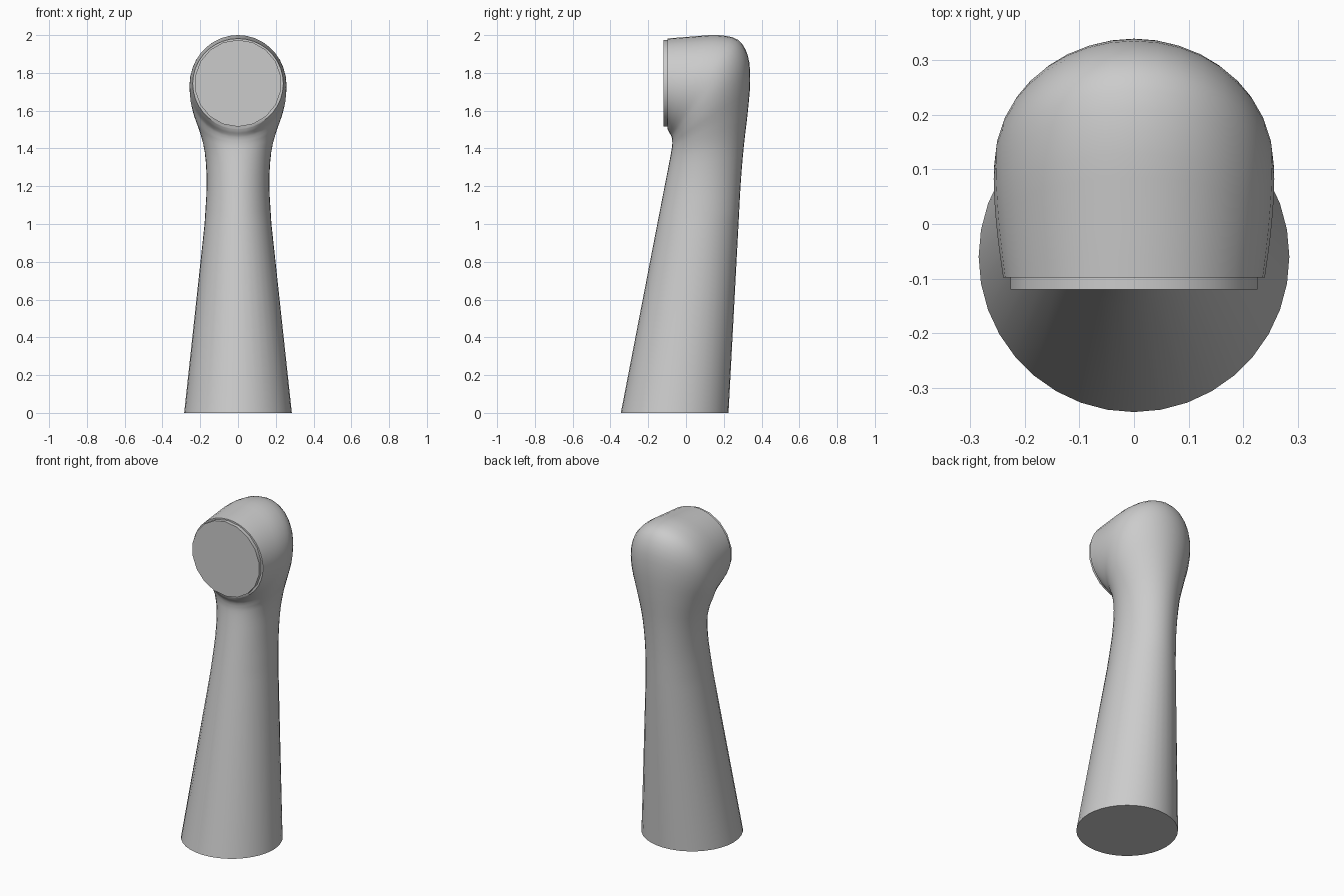
import bpy, bmesh, math
from mathutils import Vector, Matrix

cube = bpy.data.objects.get("Cube")
if cube:
    bpy.data.objects.remove(cube, do_unlink=True)

grey = bpy.data.materials.new("plain grey")
grey.use_nodes = True
colour = (0.6, 0.6, 0.6, 1)
grey.diffuse_color = colour
grey.node_tree.nodes["Principled BSDF"].inputs["Base Color"].default_value = colour

SIDES = 36
STEPS = 3

# Sections of the bent tube: inner y, inner z, outer y, outer z, half width
SECTIONS = [Vector(s) for s in (
    (-0.345, 0.0, 0.225, 0.0, 0.285),
    (-0.152, 1.0, 0.278, 1.0, 0.177),
    (-0.113, 1.2, 0.290, 1.22, 0.166),
    (-0.086, 1.34, 0.307, 1.42, 0.176),
    (-0.074, 1.41, 0.328, 1.6, 0.206),
    (-0.073, 1.44, 0.340, 1.76, 0.236),
    (-0.075, 1.455, 0.328, 1.89, 0.252),
    (-0.078, 1.465, 0.275, 1.975, 0.257),
    (-0.083, 1.475, 0.170, 2.0, 0.256),
    (-0.091, 1.488, 0.040, 1.993, 0.250),
    (-0.098, 1.505, -0.098, 1.982, 0.240),
)]


def smooth_path(points):
    """Pass a smooth path through the sections, with a straight first span."""
    path = [points[0]]
    for i in range(1, len(points) - 1):
        a, b, c = points[i - 1:i + 2]
        d = points[min(i + 2, len(points) - 1)]
        if i == 1:
            a = b - (c - b)
        for k in range(STEPS):
            t = k / STEPS
            path.append(0.5 * (2 * b + (c - a) * t
                               + (2 * a - 5 * b + 4 * c - d) * t ** 2
                               + (3 * b - a - 3 * c + d) * t ** 3))
    return path + [points[-1]]


def finish(bm, name):
    bmesh.ops.recalc_face_normals(bm, faces=bm.faces)
    mesh = bpy.data.meshes.new(name)
    bm.to_mesh(mesh)
    bm.free()
    mesh.materials.append(grey)
    obj = bpy.data.objects.new(name, mesh)
    bpy.context.collection.objects.link(obj)
    bpy.ops.object.select_all(action='DESELECT')
    obj.select_set(True)
    bpy.context.view_layer.objects.active = obj
    bpy.ops.object.shade_smooth_by_angle(angle=math.radians(40))
    return obj


# Tapered column that turns forward into the round head
bm = bmesh.new()
rings = []
for iy, iz, oy, oz, width in smooth_path(SECTIONS):
    inner, outer = Vector((0, iy, iz)), Vector((0, oy, oz))
    middle, reach = (inner + outer) / 2, (outer - inner) / 2
    ring = []
    for k in range(SIDES):
        a = math.tau * k / SIDES
        ring.append(bm.verts.new(
            middle + reach * math.cos(a) + Vector((width * math.sin(a), 0, 0))))
    rings.append(ring)
for low, high in zip(rings, rings[1:]):
    for k in range(SIDES):
        n = (k + 1) % SIDES
        bm.faces.new((low[k], low[n], high[n], high[k]))
bm.faces.new(rings[0])
bm.faces.new(rings[-1])
finish(bm, "curved_column")

# Shallow disc on the front of the head
bm = bmesh.new()
place = Matrix.Translation((0, -0.105, 1.745)) @ Matrix.Rotation(math.pi / 2, 4, 'X')
bmesh.ops.create_cone(bm, cap_ends=True, segments=18, radius1=0.23, radius2=0.23,
                      depth=0.03, matrix=place)
finish(bm, "front_disc")
